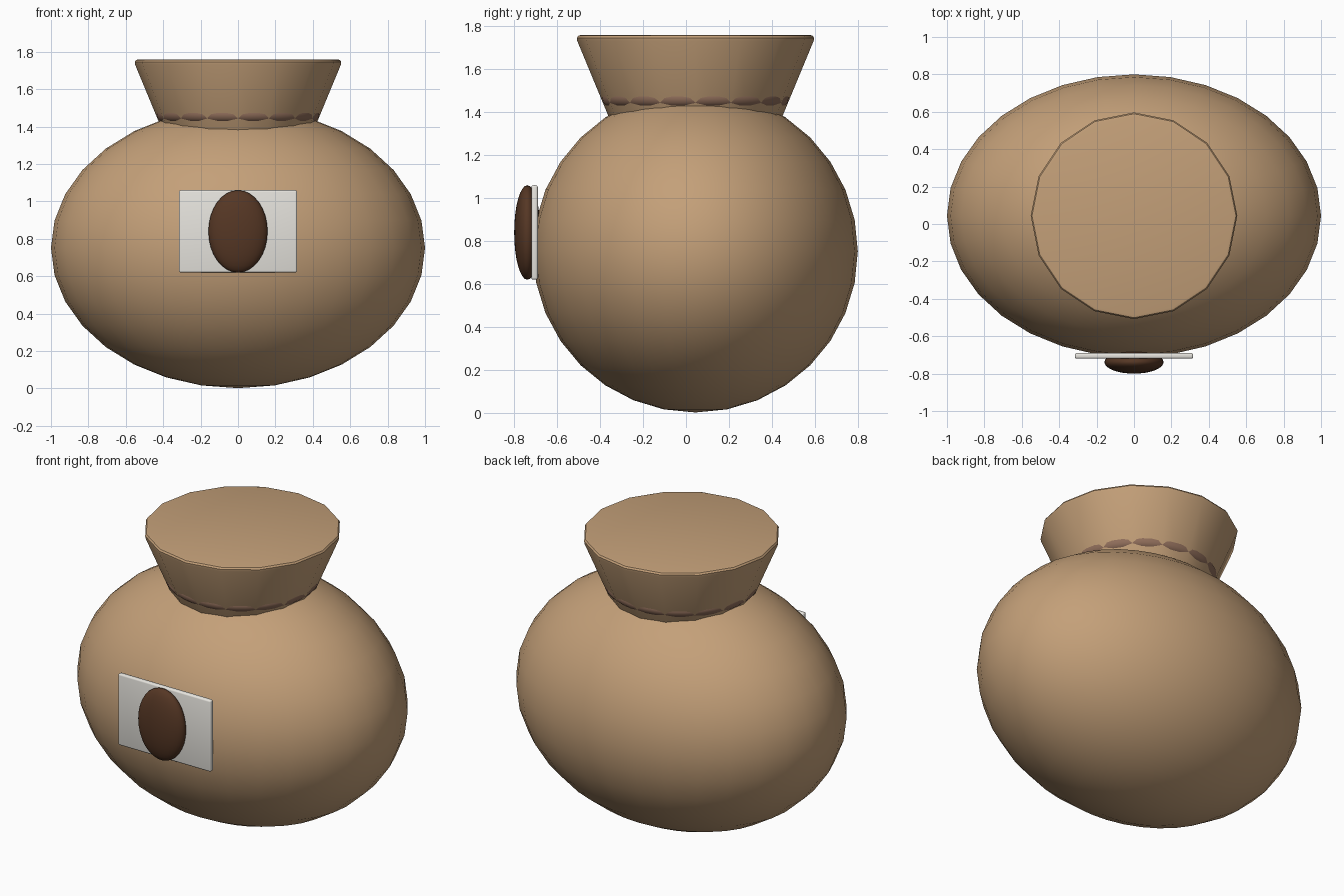
import bpy
import math

cube = bpy.data.objects.get("Cube")
if cube:
    bpy.data.objects.remove(cube, do_unlink=True)

CENTRE_Y = 0.044


def material(name, rgb):
    mat = bpy.data.materials.new(name)
    mat.use_nodes = True
    mat.diffuse_color = (*rgb, 1)
    bsdf = next(n for n in mat.node_tree.nodes if n.type == 'BSDF_PRINCIPLED')
    bsdf.inputs["Base Color"].default_value = (*rgb, 1)
    bsdf.inputs["Roughness"].default_value = 0.8
    return mat


burlap = material("burlap tan", (0.55, 0.35, 0.19))
rope = material("rope brown", (0.27, 0.15, 0.10))
paper = material("label off white", (0.85, 0.83, 0.78))
roast = material("dark roast brown", (0.092, 0.038, 0.018))


def finish(name, mat, scale=(1, 1, 1), bevel=0, angle=40):
    """Name, scale, colour, bevel and smooth the newest object."""
    obj = bpy.context.object
    obj.name = obj.data.name = name
    obj.scale = scale
    bpy.ops.object.transform_apply(location=False, rotation=True, scale=True)
    obj.data.materials.append(mat)
    if bevel:
        mod = obj.modifiers.new("soft edges", 'BEVEL')
        mod.width = bevel
        mod.segments = 3
        mod.limit_method = 'ANGLE'
        mod.angle_limit = math.radians(40)
        bpy.ops.object.modifier_apply(modifier=mod.name)
    bpy.ops.object.shade_smooth_by_angle(angle=math.radians(angle))
    return obj


# Plump sack body
bpy.ops.mesh.primitive_uv_sphere_add(segments=32, ring_count=16, radius=1,
                                     location=(0, CENTRE_Y, 0.752))
finish("sack_body", burlap, (1, 0.756, 0.75))

# Flared, closed neck with a softened rim
bpy.ops.mesh.primitive_cone_add(vertices=16, radius1=0.33, radius2=0.562,
                                depth=0.56, location=(0, CENTRE_Y, 1.48))
finish("sack_neck", burlap, bevel=0.03)

# Tie rope, mostly sunk into the neck
bpy.ops.mesh.primitive_torus_add(major_radius=0.392, minor_radius=0.045,
                                 major_segments=48, minor_segments=12,
                                 location=(0, CENTRE_Y, 1.466))
finish("tie_rope", rope)

# Front label
bpy.ops.mesh.primitive_cube_add(size=1, location=(0, -0.705, 0.84))
finish("front_label", paper, (0.632, 0.03, 0.44), bevel=0.01)

# Bean emblem on the label
bpy.ops.mesh.primitive_uv_sphere_add(segments=32, ring_count=16, radius=1,
                                     location=(0, -0.739, 0.84))
finish("bean_emblem", roast, (0.158, 0.061, 0.22), angle=60)
